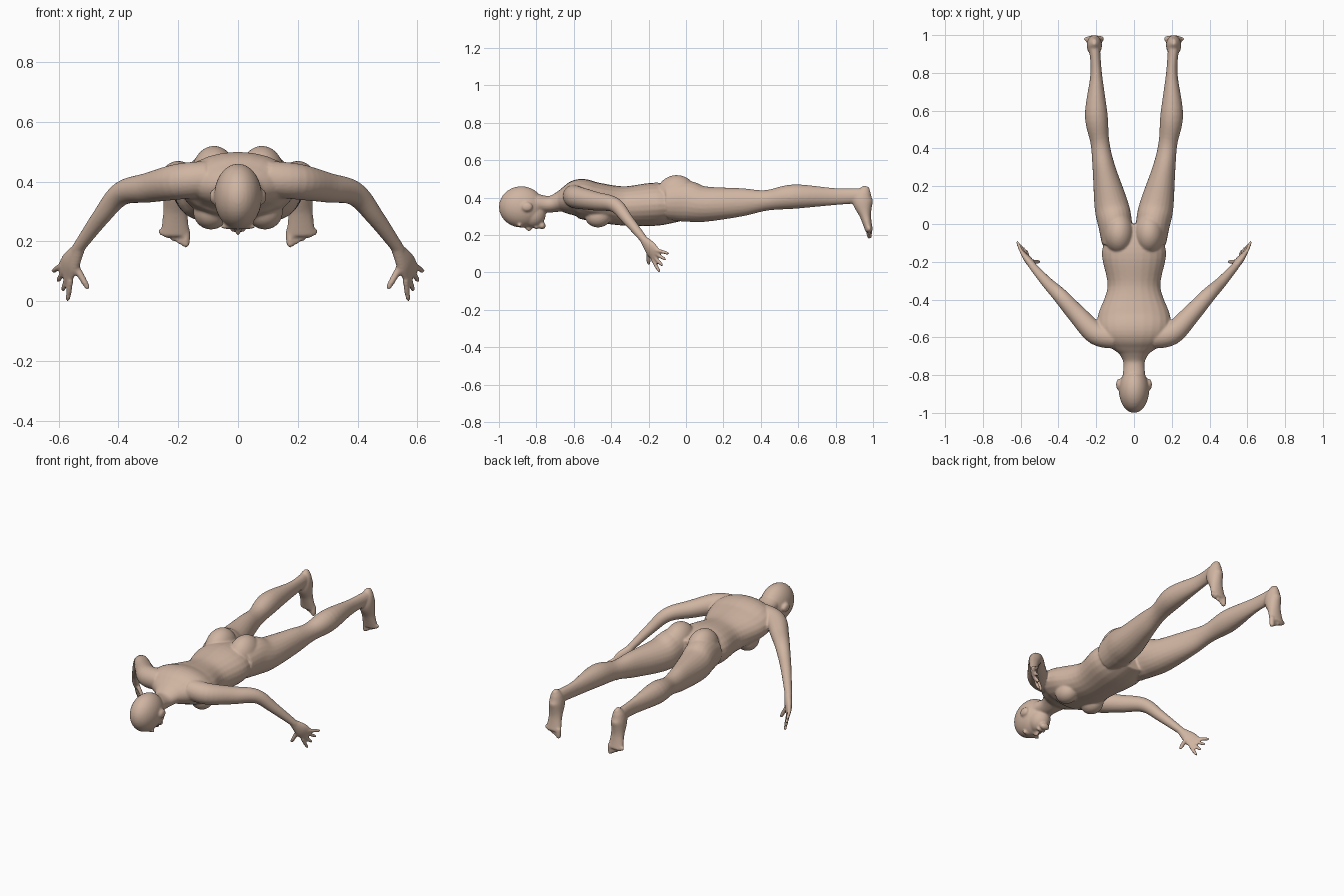
import bpy, bmesh, math
from mathutils import Vector, Matrix

cube = bpy.data.objects.get("Cube")
if cube:
    bpy.data.objects.remove(cube)

SKIN_COLOUR = (0.63, 0.46, 0.36, 1)
skin = bpy.data.materials.new("skin")
skin.use_nodes = True
skin.diffuse_color = SKIN_COLOUR
skin.node_tree.nodes["Principled BSDF"].inputs["Base Color"].default_value = SKIN_COLOUR

bm = bmesh.new()
SIDEWAYS = Vector((1, 0, 0))


def smooth_rows(rows, steps=6):
    """Spline interpolation through the section rows."""
    rows = [Vector(row) for row in rows]
    last = len(rows) - 1
    result = []
    for i in range(last):
        start, end = rows[i], rows[i + 1]
        start_slope = (end - rows[max(i - 1, 0)]) / 2
        end_slope = (rows[min(i + 2, last)] - start) / 2
        for k in range(steps):
            t = k / steps
            ease = t * t * (3 - 2 * t)
            result.append(start.lerp(end, ease)
                          + start_slope * t * (1 - t) ** 2
                          - end_slope * t * t * (1 - t))
    return result + [rows[last]]


def tube(rows, across=SIDEWAYS, side=1, segments=24):
    """Closed loft; each row is x, y, z, half width, half depth."""
    sections = smooth_rows(rows)
    rings = []
    for i, section in enumerate(sections):
        before = sections[max(i - 1, 0)]
        after = sections[min(i + 1, len(sections) - 1)]
        tangent = Vector((after - before)[:3]).normalized()
        u = (across - tangent * across.dot(tangent)).normalized()
        v = tangent.cross(u)
        centre, width, depth = Vector(section[:3]), section[3], section[4]
        ring = []
        for k in range(segments):
            angle = math.tau * k / segments
            point = centre + u * width * math.cos(angle) + v * depth * math.sin(angle)
            point.x *= side
            ring.append(bm.verts.new(point))
        rings.append(ring)
    for ring, following in zip(rings, rings[1:]):
        for k in range(segments):
            j = (k + 1) % segments
            bm.faces.new((ring[k], ring[j], following[j], following[k]))
    bm.faces.new(rings[0])
    bm.faces.new(rings[-1])


def lengthwise(rows):
    """Sections along the body, from rows of y, x, half width, bottom, top."""
    return [(x, y, (low + high) / 2, width, (high - low) / 2)
            for y, x, width, low, high in rows]


def ball(centre, radii, side=1):
    x, y, z = centre
    matrix = Matrix.Translation((x * side, y, z)) @ Matrix.Diagonal((*radii, 1))
    bmesh.ops.create_uvsphere(bm, u_segments=32, v_segments=20, radius=1, matrix=matrix)


def digit(base, tip, radius, side):
    """Finger or toe with a rounded end."""
    rows = []
    for along, scale in ((0, 1), (0.5, 1), (0.9, 0.8), (1, 0.2)):
        rows.append((*base.lerp(tip, along), radius * scale, radius * scale))
    tube(rows, side=side, segments=12)


# Torso
tube(lengthwise([
    (-.69, 0, .07, .33, .42), (-.64, 0, .14, .31, .46), (-.57, 0, .19, .29, .5),
    (-.48, 0, .19, .27, .48), (-.33, 0, .14, .25, .46), (-.15, 0, .17, .25, .48),
    (0, 0, .12, .28, .45)]))

# Neck
tube(lengthwise([(-.8, 0, .06, .32, .42), (-.72, 0, .06, .32, .41), (-.63, 0, .12, .33, .46)]))

# Skull, jaw, nose, lips and chin
ball((0, -.88, .35), (.08, .12, .11))
ball((0, -.82, .31), (.06, .07, .07))
ball((0, -.84, .24), (.01, .02, .02))
ball((0, -.8, .24), (.03, .01, .01))
ball((0, -.77, .25), (.03, .02, .02))

for side in (1, -1):
    # Ear and brow
    ball((.08, -.85, .35), (.015, .03, .025), side)
    ball((.03, -.89, .25), (.03, .01, .01), side)

    # Breast and buttock
    ball((.09, -.47, .3), (.06, .07, .06), side)
    ball((.08, -.05, .41), (.08, .11, .11), side)

    # Leg
    tube(lengthwise([
        (-.1, .09, .08, .28, .47), (0, .1, .09, .27, .49), (.1, .12, .09, .27, .46),
        (.3, .16, .06, .3, .45), (.43, .18, .05, .33, .44), (.58, .2, .06, .34, .47),
        (.8, .2, .03, .36, .45), (.94, .21, .03, .37, .45)]), side=side)

    # Foot, hanging from the ankle: height, half width, instep, sole
    foot = [(.46, .01, .95, .98), (.43, .03, .92, .99), (.38, .04, .89, 1),
            (.3, .04, .93, .99), (.22, .05, .96, 1)]
    tube([(.21, (instep + sole) / 2, z, width, (sole - instep) / 2)
          for z, width, instep, sole in foot], side=side)

    # Toes, shorter towards the outside
    for i in range(5):
        base = Vector((.175 + i * .02, .98, .24))
        tip = base + Vector((0, 0, i * .01 - .06))
        digit(base, tip, .01 if i else .015, side)

    # Arm, round in section
    palm_width = Vector((.4, .3, .9))
    arm = [(.1, -.6, .41, .06), (.2, -.58, .4, .06), (.3, -.48, .38, .05),
           (.39, -.38, .36, .04), (.46, -.31, .28, .03), (.54, -.22, .17, .02)]
    tube([(*row, row[-1]) for row in arm], palm_width, side)

    # Palm
    tube([(.53, -.23, .18, .02, .02), (.56, -.19, .13, .04, .02), (.58, -.16, .09, .04, .01)],
         palm_width, side)

    # Fingers, fanned from first to last, then the thumb
    first_base, last_base = Vector((.56, -.18, .07)), Vector((.59, -.16, .12))
    first_tip, last_tip = Vector((.57, -.14, 0)), Vector((.62, -.09, .1))
    for i in range(4):
        digit(first_base.lerp(last_base, i / 3), first_tip.lerp(last_tip, i / 3), .01, side)
    digit(Vector((.55, -.2, .13)), Vector((.5, -.2, .04)), .012, side)

# Fuse the parts into one skin
bmesh.ops.recalc_face_normals(bm, faces=bm.faces)
mesh = bpy.data.meshes.new("body")
bm.to_mesh(mesh)
bm.free()
mesh.materials.append(skin)
body = bpy.data.objects.new("body", mesh)
bpy.context.collection.objects.link(body)
fuse = body.modifiers.new("fuse", "REMESH")
fuse.mode = "VOXEL"
fuse.voxel_size = 0.006
fuse.use_smooth_shade = True
soften = body.modifiers.new("soften", "SMOOTH")
soften.factor = 0.5
soften.iterations = 5
